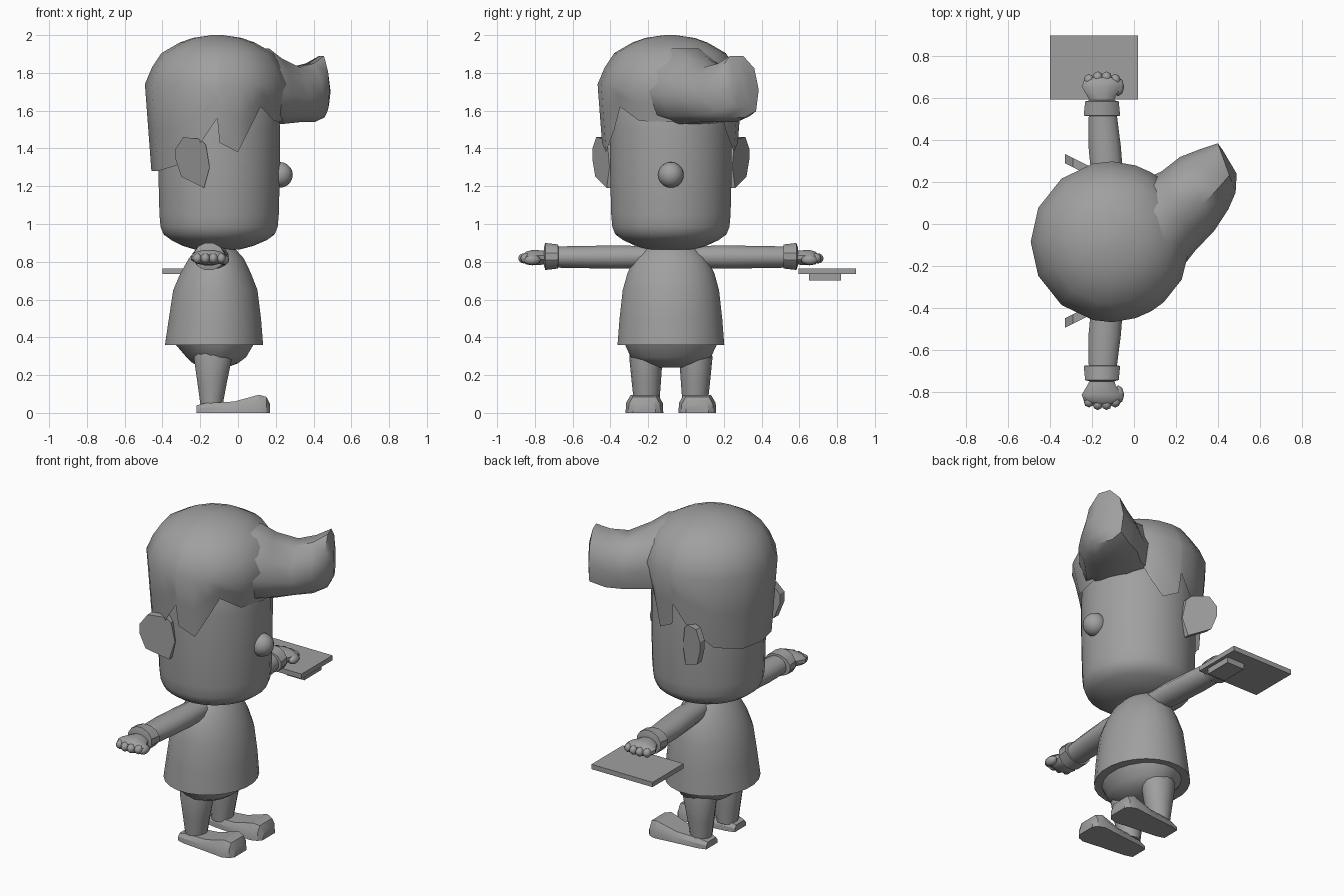
import bpy, bmesh, math
from mathutils import Vector

if "Cube" in bpy.data.objects:
    bpy.data.objects.remove(bpy.data.objects["Cube"])

MID = -0.08  # y of the figure's mirror plane; the figure faces +x
grey = bpy.data.materials.new("plain_grey")
grey.diffuse_color = (0.35, 0.35, 0.35, 1)
grey.use_nodes = True
grey.node_tree.nodes["Principled BSDF"].inputs["Base Color"].default_value = grey.diffuse_color


def finish(name, bm, angle=40):
    bmesh.ops.recalc_face_normals(bm, faces=bm.faces)
    me = bpy.data.meshes.new(name)
    bm.to_mesh(me)
    bm.free()
    ob = bpy.data.objects.new(name, me)
    bpy.context.collection.objects.link(ob)
    me.materials.append(grey)
    bpy.ops.object.select_all(action='DESELECT')
    ob.select_set(True)
    bpy.context.view_layer.objects.active = ob
    if angle:
        bpy.ops.object.shade_smooth_by_angle(angle=math.radians(angle))
    return ob


def loft(name, rings, angle=40, caps=(True, True)):
    bm = bmesh.new()
    vs = [[bm.verts.new(p) for p in r] for r in rings]
    n = len(vs[0])
    for a, b in zip(vs, vs[1:]):
        for i in range(n):
            j = (i + 1) % n
            bm.faces.new((a[i], a[j], b[j], b[i]))
    if caps[0]:
        bm.faces.new(vs[0])
    if caps[1]:
        bm.faces.new(vs[-1])
    return finish(name, bm, angle)


def flat_ring(x, y, z, rx, ry, n=20):
    return [(x + rx * math.cos(t), y + ry * math.sin(t), z)
            for t in (2 * math.pi * (i + .5) / n for i in range(n))]


def side_ring(x, y, z, rx, rz, n=12):
    return [(x + rx * math.cos(t), y, z + rz * math.sin(t))
            for t in (2 * math.pi * (i + .5) / n for i in range(n))]


def mirrored(rings, side):
    # rings are written for the +y side as offsets from the mirror plane
    return [[(x, MID + side * y, z) for x, y, z in r] for r in rings]


def box(name, lo, hi):
    rings = [[(lo[0], lo[1], z), (hi[0], lo[1], z), (hi[0], hi[1], z), (lo[0], hi[1], z)]
             for z in (lo[2], hi[2])]
    return loft(name, rings, 0)


def ball(name, loc, scale, seg=16, rings=10):
    bm = bmesh.new()
    bmesh.ops.create_uvsphere(bm, u_segments=seg, v_segments=rings, radius=1)
    for v in bm.verts:
        v.co = Vector(loc) + Vector([a * b for a, b in zip(v.co, scale)])
    return finish(name, bm, 60)


# Head, nose
loft("head", [flat_ring(x, MID, z, r, r, 28) for z, x, r in (
    (.865, -.11, .12), (.885, -.105, .19), (.915, -.10, .255), (.945, -.10, .296),
    (.985, -.10, .312), (1.05, -.10, .318), (1.25, -.10, .323), (1.5, -.10, .325),
    (1.7, -.10, .31), (1.85, -.10, .22))], 60)
ball("nose", (.222, MID, 1.26), (.068, .068, .068))

# Hair cap with a pointed hairline (angle from the face, lower edge height)
line = [(0, 1.54), (28, 1.545), (49, 1.62), (60, 1.5), (72, 1.38), (88, 1.43), (90, 1.56),
        (103, 1.44), (128, 1.31), (155, 1.28), (180, 1.28)]
line += [(360 - a, z) for a, z in line[-2:0:-1]]
levels = [(2.0, .03), (1.985, .13), (1.96, .2), (1.905, .295), (1.83, .345), (1.74, .383)]
rings = []
for z, r in levels:
    rings.append([(-.11 + r * math.cos(math.radians(a)), MID - .005 + r * math.sin(math.radians(a)), z)
                  for a, _ in line])
for f in (.5, 1):
    rings.append([])
    for a, low in line:
        z = 1.74 + (low - 1.74) * f
        r = .383 - .075 * (1.74 - z)
        if abs(a - 180) > 115:
            r -= .025 * f
        rings[-1].append((-.11 + r * math.cos(math.radians(a)),
                          MID - .005 + r * math.sin(math.radians(a)), z))
loft("hair_cap", rings, 60, (True, False))

# Swept quiff: left edge, right edge, low and high z at each station
quiff = []
for (lx, ly), (rx, ry), lo, hi in (
        ((-.10, .16), (.06, -.33), 1.60, 1.93), ((.06, .22), (.22, -.22), 1.53, 1.93),
        ((.13, .25), (.29, -.13), 1.53, 1.875), ((.22, .32), (.385, -.03), 1.54, 1.83),
        ((.31, .355), (.45, .07), 1.54, 1.85), ((.40, .385), (.485, .15), 1.565, 1.89),
        ((.425, .35), (.49, .24), 1.62, 1.80)):
    quiff.append([])
    for s, h in ((0, .45), (.1, .8), (.35, 1), (.65, 1), (.9, .75), (1, .45), (.9, .12),
                 (.7, 0), (.3, 0), (.06, .1)):
        quiff[-1].append((lx + (rx - lx) * s, ly + (ry - ly) * s, lo + (hi - lo) * h))
loft("hair_quiff", quiff, 45)

# Shirt and hips
loft("shirt", [flat_ring(x, MID, z, rx, ry, 24) for z, x, rx, ry in (
    (.36, -.127, .262, .285), (.5, -.122, .246, .274), (.65, -.12, .225, .257),
    (.74, -.118, .188, .232), (.82, -.115, .145, .192), (.87, -.115, .10, .14),
    (.89, -.115, .08, .10))], 50)
loft("hips", [flat_ring(x, MID, z, rx, ry, 20) for z, x, rx, ry in (
    (.24, -.12, .06, .07), (.262, -.12, .12, .15), (.295, -.115, .16, .215),
    (.37, -.125, .215, .25))], 50)

for side, tag in ((1, "left"), (-1, "right")):
    def part(name, rings, angle=40):
        return loft(tag + "_" + name, mirrored(rings, side), angle)

    # Ear: tilted plate, flaring away towards the back
    ear = [(-.33, 1.34), (-.30, 1.25), (-.18, 1.19), (-.15, 1.3), (-.17, 1.42),
           (-.20, 1.45), (-.29, 1.46), (-.33, 1.40)]
    part("ear", [[(x, .315 + o - .5 * (x + .15), z) for x, z in ear] for o in (-.035, .01)], 25)

    # Arm and rolled cuff
    part("arm", [side_ring(x, y, z, rx, rz) for y, x, z, rx, rz in (
        (.08, -.115, .825, .065, .058), (.28, -.125, .825, .078, .064),
        (.45, -.14, .825, .08, .061), (.62, -.15, .825, .068, .058))])
    part("cuff", [side_ring(-.153, y, .828, rx, rz) for y, rx, rz in (
        (.595, .07, .05), (.597, .09, .066), (.665, .083, .074), (.672, .055, .05))], 35)

    # Hand: wrist, palm, thumb and fingers
    part("hand", [side_ring(x, y, z, rx, rz) for y, x, z, rx, rz in (
        (.64, -.15, .825, .05, .035), (.69, -.155, .822, .07, .04),
        (.735, -.155, .822, .098, .042), (.765, -.152, .82, .09, .035), (.78, -.15, .82, .06, .02))])
    for i in range(4):
        edge = abs(i - 1.5)
        ball(f"{tag}_finger_{i + 1}", (-.215 + i * .042, MID + side * (.785 - .012 * edge), .818),
             (.025, .029, .027), 8, 6)
    ball(tag + "_thumb", (-.075, MID + side * .735, .81), (.028, .045, .027), 8, 6)

    # Leg
    part("leg", [flat_ring(x, y, z, rx, ry, 14) for z, x, y, rx, ry in (
        (.04, -.14, .128, .06, .066), (.16, -.137, .13, .08, .077),
        (.29, -.133, .132, .103, .088), (.34, -.13, .13, .10, .085))])

    # Shoe: narrow heel, broad rising toe
    part("shoe", [[(x, .14 - w, 0), (x, .14 + w, 0), (x, .14 + w * .97, h * .55),
                   (x, .14 + w * .72, h), (x, .14 - w * .72, h), (x, .14 - w * .97, h * .55)]
                  for x, w, h in ((-.22, .055, .04), (-.17, .07, .052), (-.02, .085, .06),
                                  (.11, .1, .096), (.15, .085, .085), (.17, .06, .045))], 30)

# Carried board with a block underneath
box("board", (-.40, .595, .735), (.02, .90, .765))
box("board_block", (-.12, .65, .70), (0, .82, .735))
